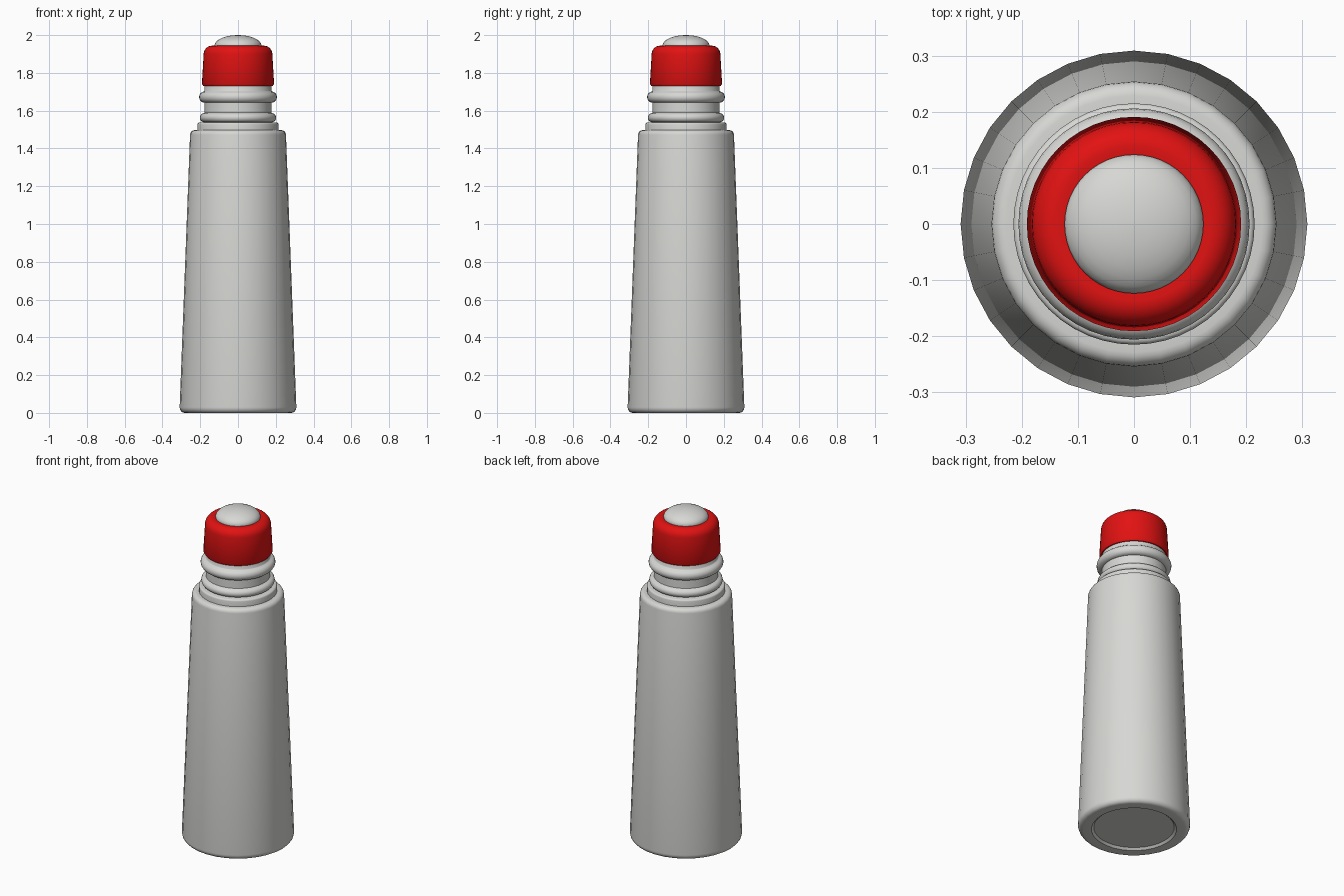
import bpy, bmesh, math

if "Cube" in bpy.data.objects:
    bpy.data.objects.remove(bpy.data.objects["Cube"])

def material(name, rgb):
    m = bpy.data.materials.new(name)
    m.diffuse_color = (*rgb, 1)
    m.use_nodes = True
    m.node_tree.nodes["Principled BSDF"].inputs["Base Color"].default_value = m.diffuse_color
    return m

grey = material("light_grey", (0.68, 0.68, 0.66))
red = material("red", (0.76, 0.006, 0.006))

def lathe(name, profile, mat, sides=32):
    """Revolve (radius, z) points around z; radius 0 makes a pole."""
    bm = bmesh.new()
    rings = []
    for r, z in profile:
        if r == 0:
            rings.append([bm.verts.new((0, 0, z))] * sides)
        else:
            rings.append([bm.verts.new((r * math.cos(2 * math.pi * i / sides),
                                        r * math.sin(2 * math.pi * i / sides), z))
                          for i in range(sides)])
    for a, b in zip(rings, rings[1:]):
        for i in range(sides):
            j = (i + 1) % sides
            bm.faces.new(list(dict.fromkeys((a[i], a[j], b[j], b[i]))))
    bmesh.ops.recalc_face_normals(bm, faces=bm.faces)
    for f in bm.faces:
        f.smooth = True
    mesh = bpy.data.meshes.new(name)
    bm.to_mesh(mesh)
    bm.free()
    mesh.set_sharp_from_angle(angle=math.radians(40))
    mesh.materials.append(mat)
    obj = bpy.data.objects.new(name, mesh)
    bpy.context.collection.objects.link(obj)
    return obj

def arc(cr, cz, rr, rz, a0, a1, n):
    """Elliptical arc points in the (radius, z) plane, angles in degrees."""
    return [(cr + rr * math.cos(math.radians(a0 + (a1 - a0) * k / n)),
             cz + rz * math.sin(math.radians(a0 + (a1 - a0) * k / n)))
            for k in range(n + 1)]

# Tapered bottle with a shallow recessed base
lathe("bottle_body",
      [(0, 0.012), (0.222, 0.012), (0.235, 0)]
      + arc(0.282, 0.03, 0.027, 0.03, -90, 0, 5)
      + arc(0.229, 1.472, 0.025, 0.025, 0, 90, 5)
      + [(0.205, 1.497)], grey)

# Stepped neck with two rounded beads
lathe("bottle_neck",
      [(0.215, 1.49)]
      + arc(0.205, 1.527, 0.010, 0.010, 0, 90, 3)
      + [(0.188, 1.537)]
      + arc(0.178, 1.563, 0.024, 0.024, -80, 80, 8)
      + [(0.177, 1.59), (0.177, 1.642)]
      + arc(0.177, 1.672, 0.029, 0.030, -85, 85, 8)
      + [(0.177, 1.705), (0.177, 1.75)], grey, 48)

# Red collar holding the ball
lathe("collar",
      [(0.16, 1.73), (0.183, 1.73), (0.191, 1.742)]
      + arc(0.138, 1.898, 0.044, 0.046, 0, 90, 7)
      + [(0.12, 1.942), (0.115, 1.92)], red, 48)

# Roller ball
lathe("roller_ball",
      arc(0, 1.945, 0.124, 0.055, -20, 85, 9) + [(0, 2.0)], grey, 48)
